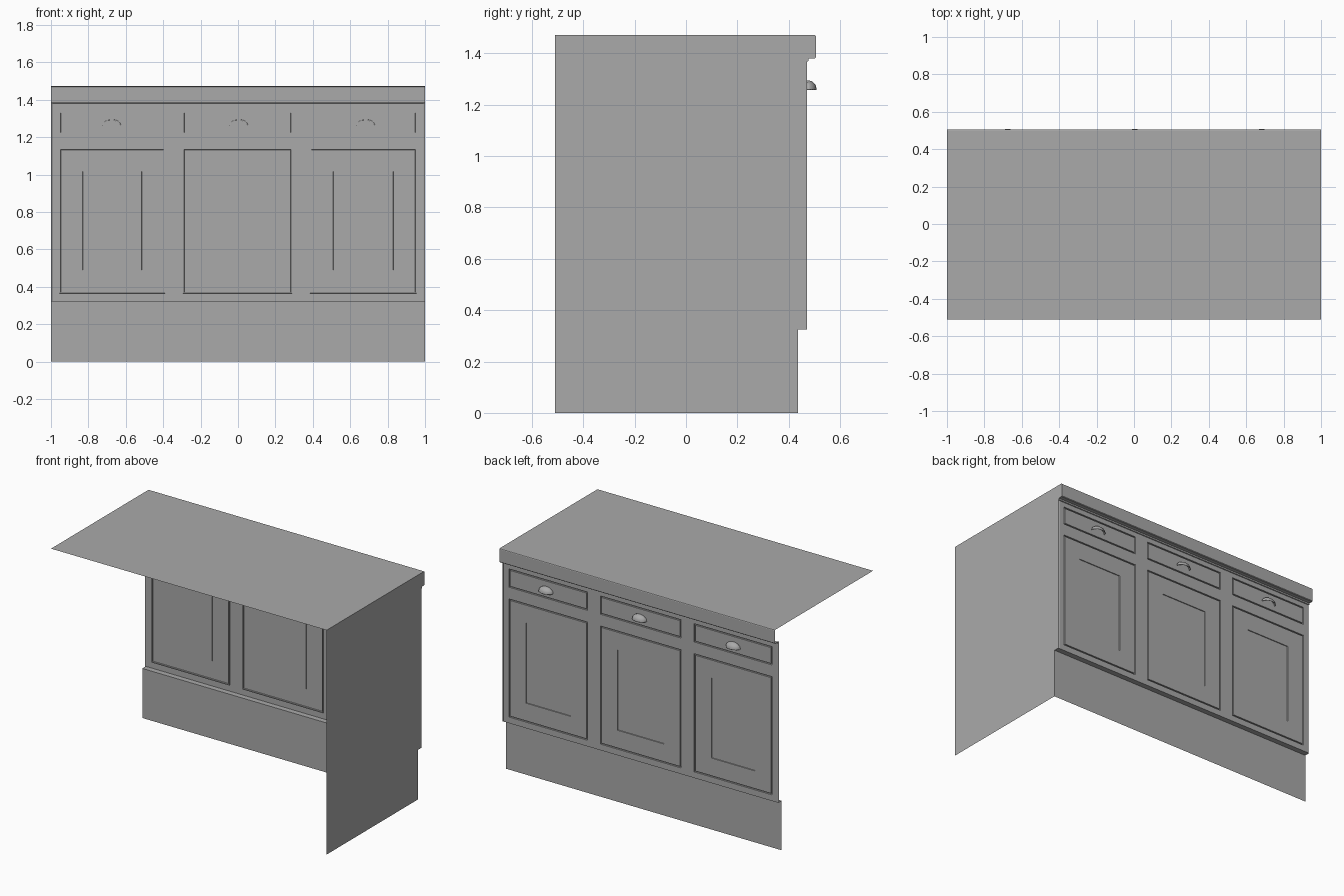
import bpy, bmesh, math
from mathutils import Vector

old = bpy.data.objects.get("Cube")
if old:
    bpy.data.objects.remove(old, do_unlink=True)

grey = bpy.data.materials.new("plain_grey")
grey.use_nodes = True
COLOUR = (0.4, 0.4, 0.4, 1)
grey.diffuse_color = COLOUR
grey.node_tree.nodes["Principled BSDF"].inputs["Base Color"].default_value = COLOUR

FRONT, KICK, BACK, LIP = 0.472, 0.436, -0.51, 0.506
TOP, APRON, BASE = 1.472, 1.38, 0.325


def finish(name, bm):
    mesh = bpy.data.meshes.new(name)
    bm.to_mesh(mesh)
    bm.free()
    mesh.materials.append(grey)
    ob = bpy.data.objects.new(name, mesh)
    bpy.context.collection.objects.link(ob)
    return ob


def sweep(name, profile):
    """Open sheet: a (y, z) profile stretched across the full width."""
    bm = bmesh.new()
    rows = [[bm.verts.new((x, y, z)) for x in (-1, 1)] for y, z in profile]
    for a, b in zip(rows, rows[1:]):
        bm.faces.new((a[0], a[1], b[1], b[0]))
    return finish(name, bm)


# Worktop with rounded lip, and plinth with the ledge above it
worktop = [(BACK, TOP), (LIP - 0.006, TOP), (LIP - 0.002, TOP - 0.002),
           (LIP, TOP - 0.006), (LIP, APRON + 0.004), (LIP - 0.004, APRON),
           (FRONT + 0.005, APRON), (FRONT + 0.005, APRON - 0.01),
           (FRONT, APRON - 0.012)]
plinth = [(FRONT, BASE), (KICK, BASE), (KICK, 0)]
sweep("worktop", worktop)
sweep("plinth", plinth)

# End panel closes the left side only
bm = bmesh.new()
outline = worktop + plinth + [(BACK, 0)]
face = bm.faces.new([bm.verts.new((1, y, z)) for y, z in outline])
face.normal_update()
if face.normal.x < 0:
    face.normal_flip()
finish("end_panel", bm)

# Cabinet face: a grid of cells, with doors and drawers cut into it
xs = [-1, -0.99, -0.955, -0.39, -0.295, 0.29, 0.385, 0.955, 0.99, 1]
zs = [BASE, 0.365, 1.14, 1.217, 1.337, APRON]
bm = bmesh.new()
grid = [[bm.verts.new((x, FRONT - (0.006 if abs(x) == 1 else 0), z))
         for z in zs] for x in xs]
doors, drawers = [], []
for i in range(len(xs) - 1):
    for k in range(len(zs) - 1):
        cell = bm.faces.new((grid[i][k], grid[i][k + 1],
                             grid[i + 1][k + 1], grid[i + 1][k]))
        if i in (2, 4, 6):
            if k == 1:
                doors.append(cell)
            elif k == 3:
                drawers.append(cell)
bm.normal_update()


def inset(faces, thickness, depth=0):
    bmesh.ops.inset_individual(bm, faces=faces, thickness=thickness,
                               depth=depth, use_even_offset=True)


# Groove around every door and drawer
for thickness, depth in ((0.001, -0.008), (0.006, 0), (0.001, 0.008)):
    inset(doors + drawers, thickness, depth)
# Sunken centre panel in each door
inset(doors, 0.116)
inset(doors, 0.001, -0.005)
finish("cabinet_face", bm)

# Cup pulls: quarter domes open underneath
for name, cx in (("right", -0.675), ("middle", 0.004), ("left", 0.683)):
    bm = bmesh.new()
    bmesh.ops.create_uvsphere(bm, u_segments=24, v_segments=12, radius=1)
    for normal in ((0, 1, 0), (0, 0, 1)):
        bmesh.ops.bisect_plane(bm, geom=bm.verts[:] + bm.edges[:] + bm.faces[:],
                               plane_co=(0, 0, 0), plane_no=normal,
                               clear_inner=True)
    bmesh.ops.scale(bm, vec=Vector((0.05, 0.036, 0.033)), verts=bm.verts)
    bmesh.ops.translate(bm, vec=Vector((cx, FRONT, 1.262)), verts=bm.verts)
    pull = finish(name + "_drawer_pull", bm)
    mod = pull.modifiers.new("wall", 'SOLIDIFY')
    mod.thickness = 0.004
    mod.offset = -1
    for poly in pull.data.polygons:
        poly.use_smooth = True
    pull.data.set_sharp_from_angle(angle=math.radians(40))
